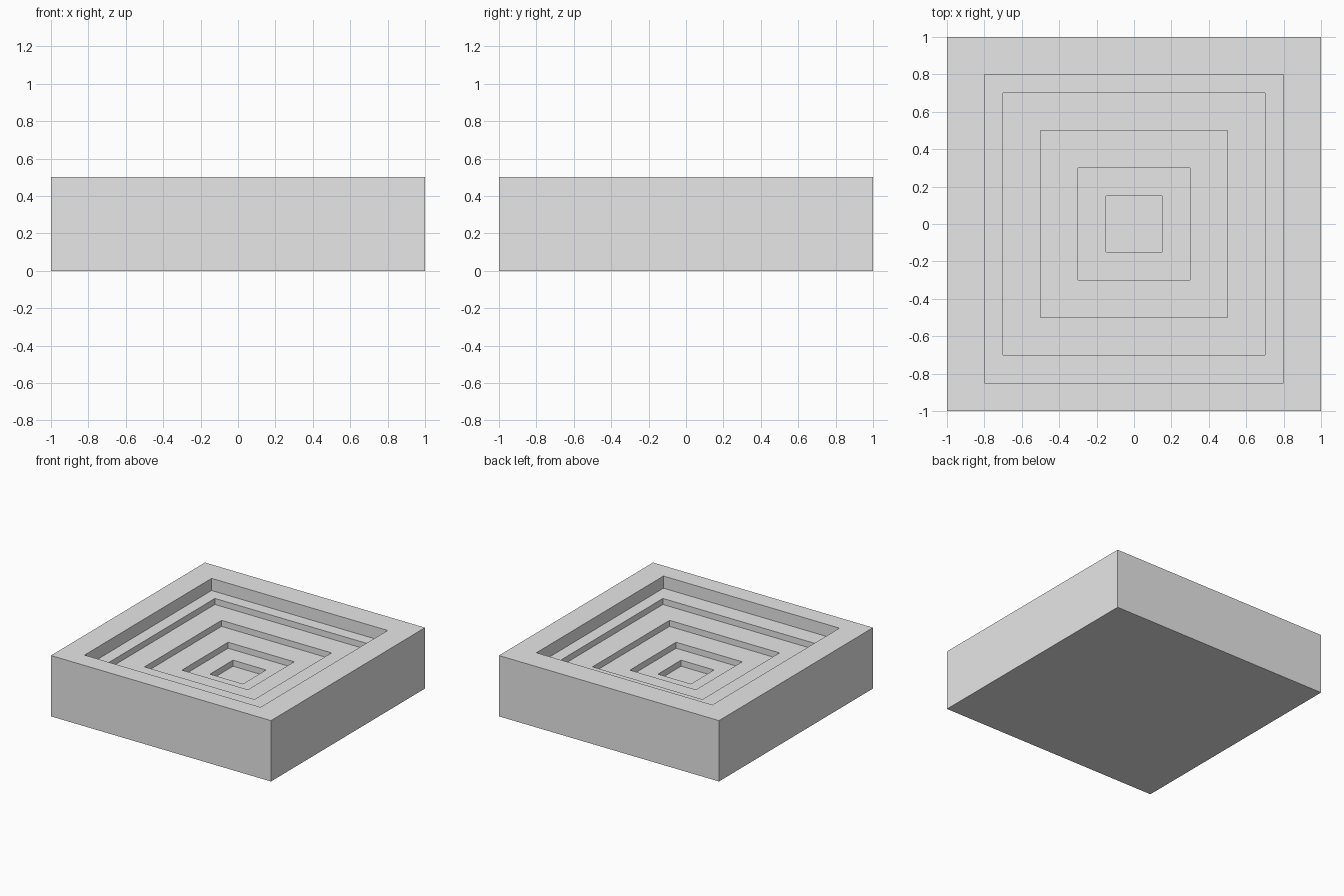
import bpy
import bmesh

# Remove the default object
cube = bpy.data.objects.get("Cube")
if cube:
    bpy.data.objects.remove(cube, do_unlink=True)

# Single flat colour
COLOUR = (0.8, 0.8, 0.8, 1.0)
stone = bpy.data.materials.new("light_grey_stone")
stone.use_nodes = True
stone.diffuse_color = COLOUR
stone.node_tree.nodes["Principled BSDF"].inputs["Base Color"].default_value = COLOUR

TOP = 0.5
# Pit openings from the rim inward: half width, front y, floor height
STEPS = [
    (0.8, -0.85, 0.40),
    (0.7, -0.70, 0.35),
    (0.5, -0.50, 0.30),
    (0.3, -0.30, 0.25),
    (0.15, -0.15, 0.20),
]


def ring(bm, half, front, z):
    """Rectangle of vertices, anticlockwise from above."""
    corners = [(-half, front), (half, front), (half, half), (-half, half)]
    return [bm.verts.new((x, y, z)) for x, y in corners]


def bridge(bm, a, b):
    """Join two rings with four quads."""
    for i in range(4):
        j = (i + 1) % 4
        bm.faces.new((a[i], a[j], b[j], b[i]))


bm = bmesh.new()

# Solid base and outer walls
base = ring(bm, 1, -1, 0)
bm.faces.new(base[::-1])
current = ring(bm, 1, -1, TOP)
bridge(bm, base, current)

# Each step is a flat ledge followed by a vertical wall
level = TOP
for half, front, floor in STEPS:
    edge = ring(bm, half, front, level)
    bridge(bm, current, edge)
    current = ring(bm, half, front, floor)
    bridge(bm, edge, current)
    level = floor

# Pit floor
bm.faces.new(current)
bmesh.ops.recalc_face_normals(bm, faces=bm.faces)

mesh = bpy.data.meshes.new("stepped_basin")
bm.to_mesh(mesh)
bm.free()
mesh.materials.append(stone)
basin = bpy.data.objects.new("stepped_basin", mesh)
bpy.context.collection.objects.link(basin)
